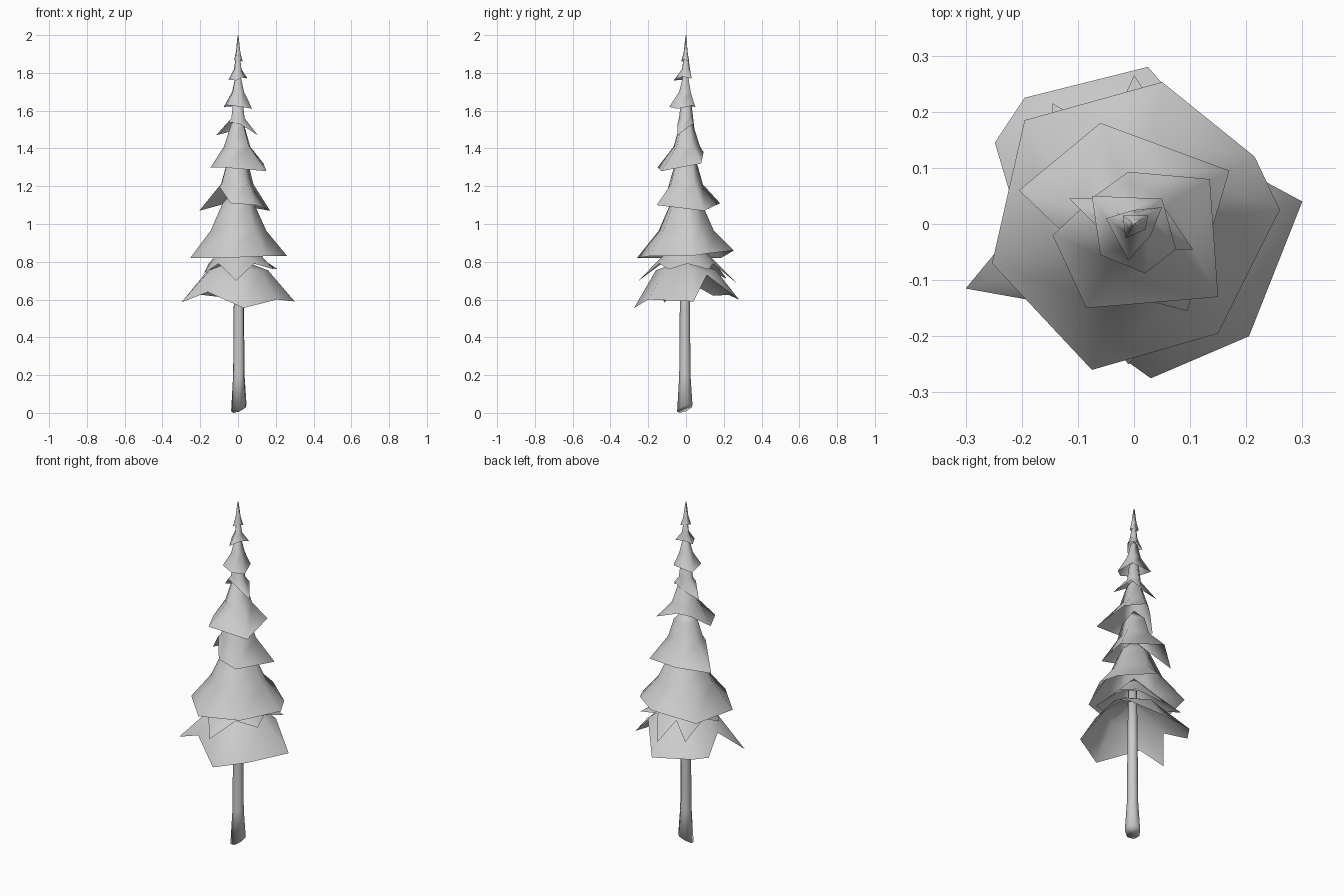
import bpy, bmesh, math
from mathutils import Vector


def finish(bm, name):
    bmesh.ops.recalc_face_normals(bm, faces=bm.faces)
    mesh = bpy.data.meshes.new(name)
    bm.to_mesh(mesh)
    bm.free()
    for p in mesh.polygons:
        p.use_smooth = True
    obj = bpy.data.objects.new(name, mesh)
    bpy.context.collection.objects.link(obj)
    return obj


def bridge(bm, a, b):
    n = len(a)
    for i in range(n):
        j = (i + 1) % n
        bm.faces.new((a[i], a[j], b[j], b[i]))


def skirt(name, rim, mid_r, mid_z, top_r, top_z):
    """Open skirt of foliage: irregular rim, waist ring, then a point."""
    bm = bmesh.new()
    rings = [[bm.verts.new(p) for p in rim]]
    for r, z in ((mid_r, mid_z), (top_r, top_z)):
        ring = []
        for x, y, _ in rim:
            d = Vector((x, y)).normalized() * r
            ring.append(bm.verts.new((d.x, d.y, z)))
        rings.append(ring)
    bridge(bm, rings[0], rings[1])
    bridge(bm, rings[1], rings[2])
    tip = bm.verts.new((0, 0, top_z + top_r))
    for i, v in enumerate(rings[2]):
        bm.faces.new((v, rings[2][(i + 1) % len(rim)], tip))
    finish(bm, name)


# Trunk with a slanted, slightly flared foot
bm = bmesh.new()
rings = []
for z, r in ((0.03, 0.042), (0.2, 0.031), (0.55, 0.028), (0.9, 0.024)):
    ring = []
    for i in range(7):
        a = math.tau * i / 7 + 0.3
        x, y = r * math.cos(a), r * math.sin(a)
        dz = 0.4 * (x + y) - 0.007 if z < 0.1 else 0
        ring.append(bm.verts.new((x + 0.005, y - 0.005, max(0, z + dz))))
    rings.append(ring)
for a, b in zip(rings, rings[1:]):
    bridge(bm, a, b)
bm.faces.new(rings[0])
bm.faces.new(rings[-1])
finish(bm, "trunk")

# Foliage tiers, bottom to top
skirt("foliage_bottom",
      [(0.30, 0.04, 0.59), (0.17, 0.11, 0.73), (0.025, 0.28, 0.60), (-0.195, 0.225, 0.625),
       (-0.248, 0.145, 0.62), (-0.205, 0.0, 0.70), (-0.30, -0.115, 0.585),
       (-0.16, -0.14, 0.64), (0.03, -0.275, 0.555), (0.205, -0.20, 0.60)],
      0.16, 0.755, 0.04, 0.80)

# Ragged star-shaped tier between the two widest skirts
spikes = [(0.21, 0.12, 0.76), (0.0, 0.265, 0.69), (-0.145, 0.215, 0.71),
          (-0.18, -0.05, 0.74), (-0.01, -0.25, 0.70), (0.19, -0.09, 0.76)]
star = []
for i, p in enumerate(spikes):
    q = spikes[(i + 1) % 6]
    m = (Vector(p[:2]).normalized() + Vector(q[:2]).normalized()).normalized() * 0.165
    star += [p, (m.x, m.y, 0.79)]
skirt("foliage_ragged", star, 0.13, 0.825, 0.05, 0.91)

skirt("foliage_wide",
      [(0.05, 0.253, 0.86), (-0.195, 0.185, 0.82), (-0.253, -0.07, 0.82),
       (-0.075, -0.26, 0.82), (0.15, -0.195, 0.83), (0.26, 0.025, 0.83), (0.215, 0.12, 0.845)],
      0.15, 0.965, 0.085, 1.11)
skirt("foliage_middle",
      [(-0.06, 0.18, 1.11), (-0.205, 0.06, 1.07), (-0.10, -0.04, 1.20),
       (-0.04, -0.12, 1.11), (0.095, -0.155, 1.10), (0.17, 0.095, 1.07)],
      0.094, 1.21, 0.065, 1.31)
skirt("foliage_upper_middle",
      [(-0.01, 0.093, 1.38), (-0.07, 0.05, 1.36), (-0.145, -0.02, 1.30),
       (-0.085, -0.15, 1.30), (0.15, -0.13, 1.28), (0.135, 0.08, 1.32)],
      0.075, 1.41, 0.036, 1.53)
skirt("foliage_upper",
      [(0.05, 0.035, 1.53), (0.0, 0.045, 1.50), (-0.115, 0.045, 1.47),
       (-0.05, -0.02, 1.54), (0.01, -0.045, 1.53), (0.105, -0.045, 1.47)],
      0.038, 1.56, 0.027, 1.65)
skirt("foliage_high",
      [(0.05, 0.045, 1.63), (-0.075, 0.05, 1.62), (-0.06, -0.055, 1.63),
       (0.02, -0.088, 1.62), (0.075, -0.045, 1.61)],
      0.037, 1.70, 0.017, 1.78)
skirt("foliage_near_top",
      [(0.05, 0.03, 1.77), (0.0, 0.025, 1.78), (-0.05, 0.01, 1.765),
       (-0.01, -0.065, 1.76), (0.03, -0.02, 1.78)],
      0.021, 1.82, 0.013, 1.88)
skirt("foliage_tip",
      [(0.025, 0.015, 1.86), (-0.02, 0.015, 1.87), (-0.015, -0.025, 1.86), (0.02, -0.01, 1.87)],
      0.014, 1.91, 0.003, 1.997)
